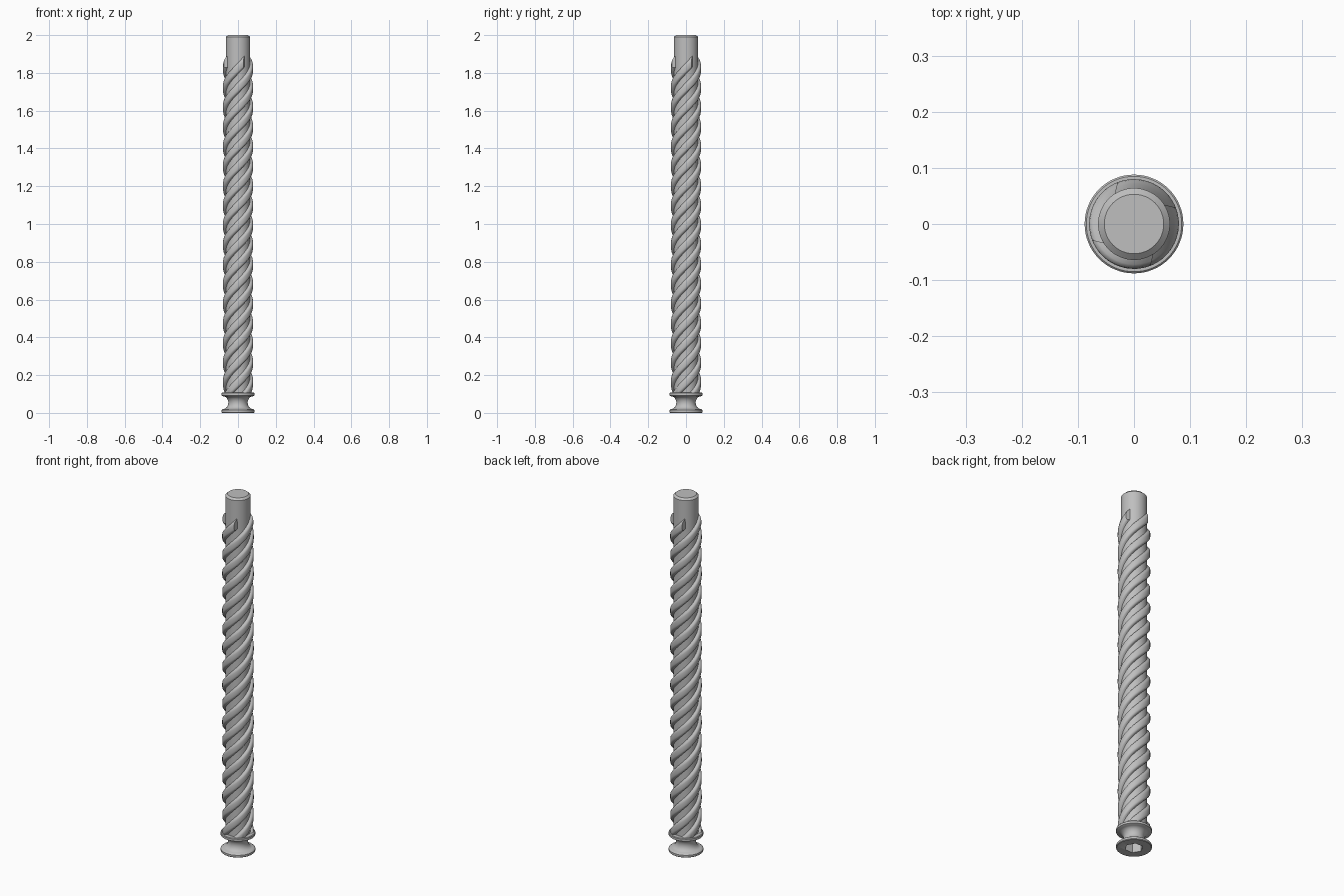
import bpy, bmesh, math

cube = bpy.data.objects.get("Cube")
if cube:
    bpy.data.objects.remove(cube, do_unlink=True)

grey = bpy.data.materials.new("steel_grey")
grey.use_nodes = True
colour = (0.52, 0.52, 0.52, 1)
grey.diffuse_color = colour
grey.node_tree.nodes["Principled BSDF"].inputs["Base Color"].default_value = colour


def finish(bm, name, angle=30):
    bmesh.ops.recalc_face_normals(bm, faces=bm.faces)
    mesh = bpy.data.meshes.new(name)
    bm.to_mesh(mesh)
    bm.free()
    mesh.materials.append(grey)
    obj = bpy.data.objects.new(name, mesh)
    bpy.context.collection.objects.link(obj)
    bpy.ops.object.select_all(action="DESELECT")
    obj.select_set(True)
    bpy.context.view_layer.objects.active = obj
    bpy.ops.object.shade_smooth_by_angle(angle=math.radians(angle))
    return obj


def skin(bm, rings, closed=True):
    """Bridge successive rings of points and cap both ends."""
    loops = [[bm.verts.new(p) for p in ring] for ring in rings]
    n = len(loops[0])
    for a, b in zip(loops, loops[1:]):
        for i in range(n):
            j = (i + 1) % n
            bm.faces.new((a[i], a[j], b[j], b[i]))
    bm.faces.new(loops[0][::-1])
    bm.faces.new(loops[-1])


def circle(r, z, n=64):
    return [(r * math.cos(math.tau * i / n), r * math.sin(math.tau * i / n), z)
            for i in range(n)]


# Shaft with a flanged, concave collar at the foot and a chamfered tip
core = 0.064
profile = [(0.085, 0), (0.088, 0.003), (0.088, 0.014), (0.083, 0.018)]
for k in range(13):
    t = math.pi * k / 12
    profile.append((0.08 - 0.029 * math.sin(t), 0.054 - 0.034 * math.cos(t)))
profile += [(0.088, 0.092), (0.088, 0.104), (0.085, 0.107),
            (core, 0.107), (core, 1.99), (0.053, 2.0)]
bm = bmesh.new()
skin(bm, [circle(r, z) for r, z in profile])
shaft = finish(bm, "shaft")

# Hexagonal socket in the underside
bm = bmesh.new()
skin(bm, [circle(0.046, -0.02, 6), circle(0.046, 0.08, 6)])
cutter = finish(bm, "socket_cutter")
cutter.hide_render = True
cutter.hide_set(True)
cut = shaft.modifiers.new("socket", "BOOLEAN")
cut.operation = "DIFFERENCE"
cut.solver = "EXACT"
cut.object = cutter

# Four-start right-handed thread
lead, top, bottom = 0.416, 1.848, 0.065
section = [(0.060, -0.031), (0.072, -0.027), (0.078, -0.021), (0.080, -0.012),
           (0.080, 0.012), (0.078, 0.021), (0.072, 0.027), (0.060, 0.031)]
rise = lead / math.tau
steps = 180
for start in range(4):
    rings = []
    for s in range(steps + 1):
        z = bottom + (top - bottom) * s / steps
        angle = math.radians(21 + 90 * start) + (z - top) / rise
        ring = []
        for r, dz in section:
            skew = (0.08 - r) * 12      # slanted end faces
            a = angle + skew
            height = max(0.1, z + dz + skew * rise)
            ring.append((r * math.cos(a), r * math.sin(a), height))
        rings.append(ring)
    bm = bmesh.new()
    skin(bm, rings)
    finish(bm, f"thread_{start + 1}", 40)
